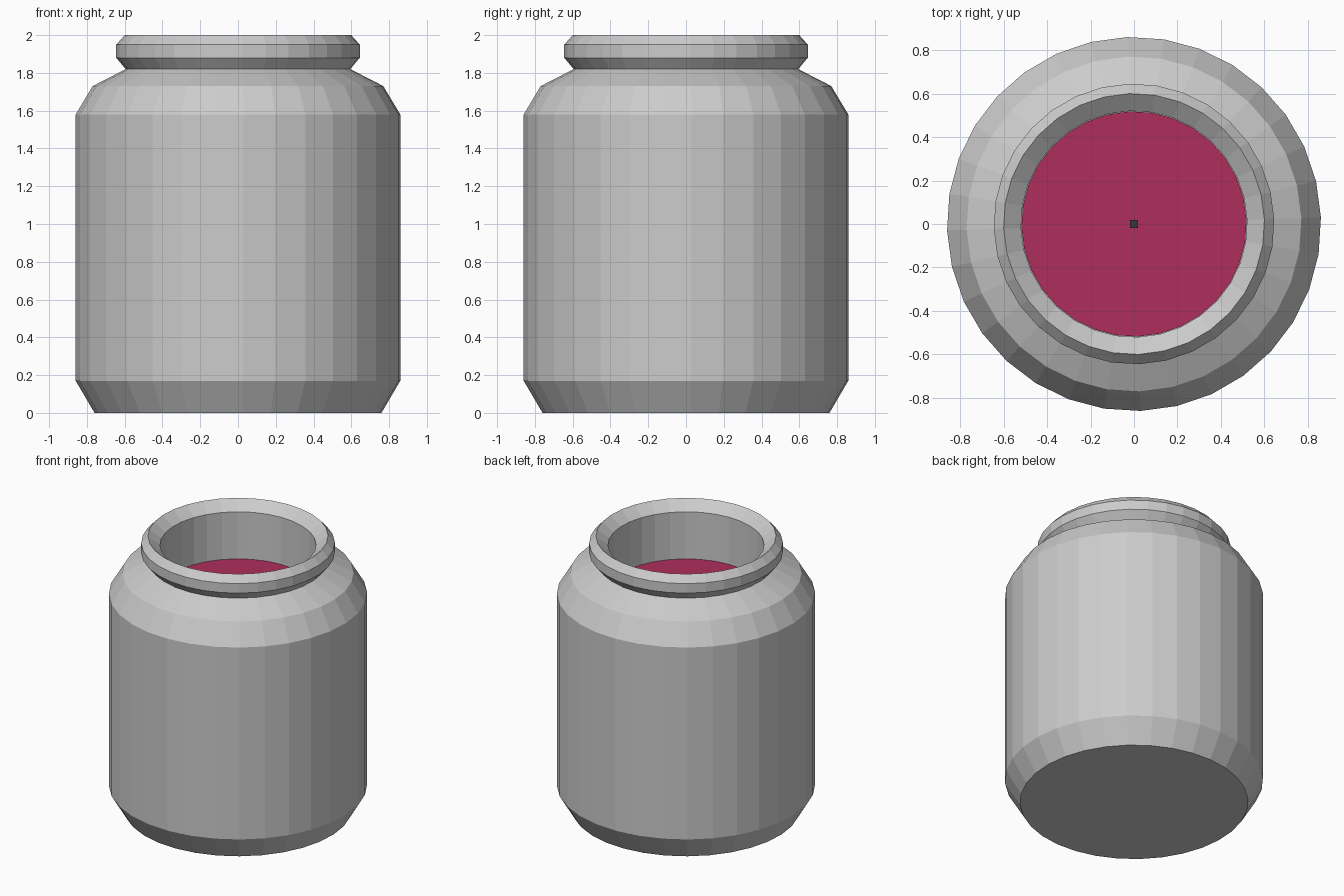
import bpy, bmesh
from math import cos, sin, pi, radians

if "Cube" in bpy.data.objects:
    bpy.data.objects.remove(bpy.data.objects["Cube"])

SIDES = 32
TURN = radians(2)


def add_object(name, bm, color=None):
    bmesh.ops.recalc_face_normals(bm, faces=bm.faces)
    mesh = bpy.data.meshes.new(name)
    bm.to_mesh(mesh)
    bm.free()
    obj = bpy.data.objects.new(name, mesh)
    bpy.context.collection.objects.link(obj)
    if color:
        mat = bpy.data.materials.new(name + "_color")
        mat.diffuse_color = color
        mat.use_nodes = True
        mat.node_tree.nodes["Principled BSDF"].inputs["Base Color"].default_value = mat.diffuse_color
        mesh.materials.append(mat)
    return obj


def lathe(bm, profile):
    """Revolve (radius, z) points around z; return the vertex rings."""
    rings = []
    for r, z in profile:
        angles = [TURN + 2 * pi * i / SIDES for i in range(SIDES)]
        rings.append([bm.verts.new((r * cos(a), r * sin(a), z)) for a in angles])
    for lo, hi in zip(rings, rings[1:]):
        for i in range(SIDES):
            j = (i + 1) % SIDES
            bm.faces.new((lo[i], lo[j], hi[j], hi[i]))
    return rings


# Jar: closed base, body, shoulder, rolled lip, inner cavity
fill_z = 1.59
bm = bmesh.new()
rings = lathe(bm, [(0.76, 0), (0.86, 0.17), (0.86, 1.58), (0.77, 1.73),
                   (0.595, 1.82), (0.645, 1.88), (0.645, 1.95), (0.60, 2.0),
                   (0.52, 1.935), (0.52, fill_z - 0.02)])
bm.faces.new(rings[0])
bm.faces.new(rings[-1])
add_object("jar", bm)

# Coloured contents, a thin disc filling the neck
bm = bmesh.new()
rings = lathe(bm, [(0.518, fill_z - 0.015), (0.518, fill_z)])
bm.faces.new(rings[0])
bm.faces.new(rings[-1])
add_object("contents", bm, (0.43, 0.027, 0.105, 1))

# Tiny dark block in the middle of the contents
bm = bmesh.new()
bmesh.ops.create_cube(bm, size=0.036)
block = add_object("center_block", bm, (0.04, 0.04, 0.04, 1))
block.location.z = fill_z
